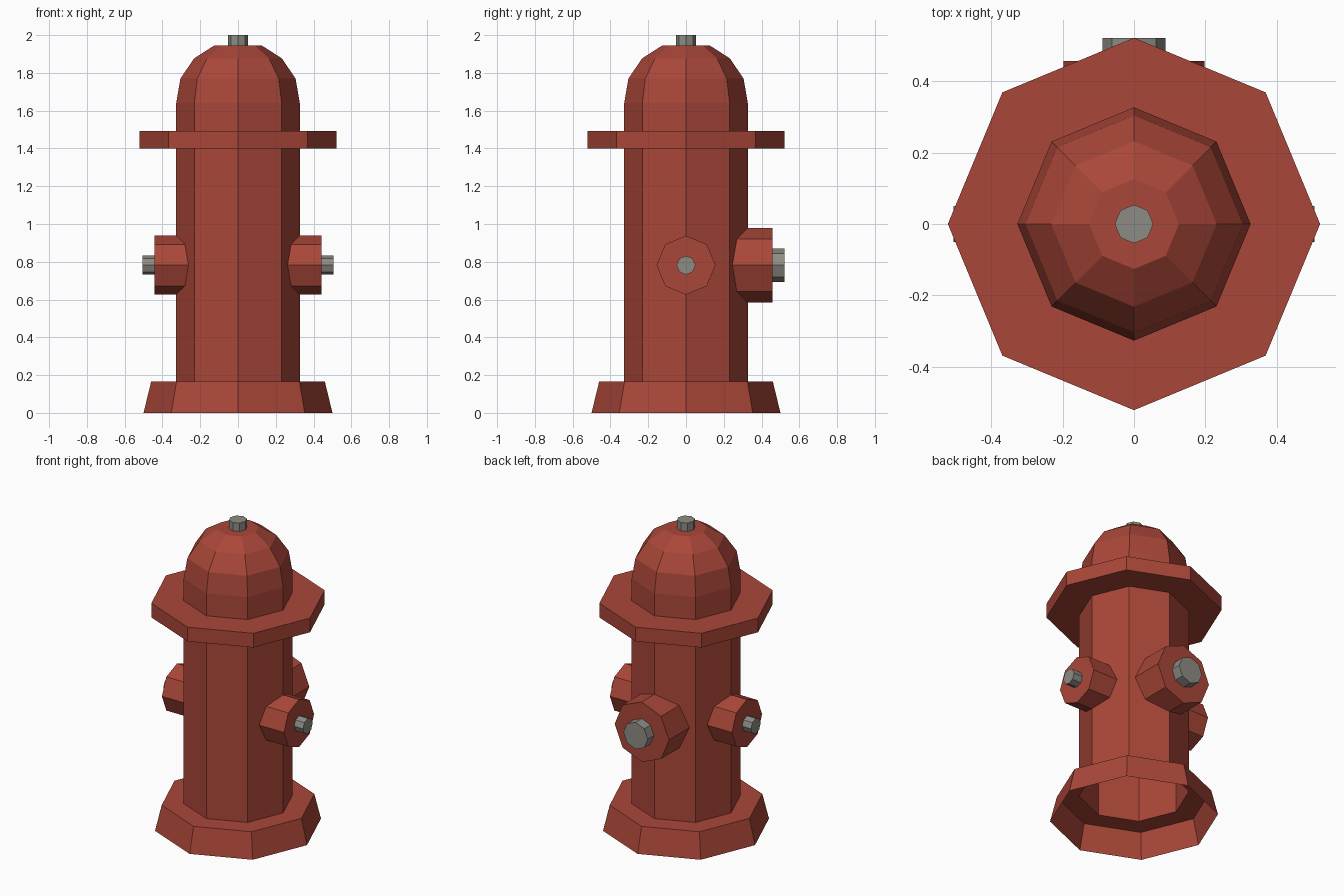
import bpy, bmesh, math
from mathutils import Matrix

if "Cube" in bpy.data.objects:
    bpy.data.objects.remove(bpy.data.objects["Cube"])

SIDES = 8


def material(name, rgb):
    m = bpy.data.materials.new(name)
    m.diffuse_color = (*rgb, 1)
    m.use_nodes = True
    m.node_tree.nodes["Principled BSDF"].inputs["Base Color"].default_value = m.diffuse_color
    return m


red = material("hydrant red", (0.40, 0.062, 0.040))
grey = material("bolt grey", (0.27, 0.26, 0.23))


def lathe(name, profile, mat, matrix=Matrix()):
    """Spin (radius, height) points into an 8-sided shell, open at the start, capped at the end."""
    bm = bmesh.new()
    rings = [[bm.verts.new((r * math.cos(math.tau * i / SIDES),
                            r * math.sin(math.tau * i / SIDES), z))
              for i in range(SIDES)] for r, z in profile]
    for a, b in zip(rings, rings[1:]):
        for i in range(SIDES):
            j = (i + 1) % SIDES
            bm.faces.new((a[i], a[j], b[j], b[i]))
    bm.faces.new(rings[-1])
    bm.transform(matrix)
    mesh = bpy.data.meshes.new(name)
    bm.to_mesh(mesh)
    bm.free()
    mesh.materials.append(mat)
    ob = bpy.data.objects.new(name, mesh)
    bpy.context.collection.objects.link(ob)


# Hollow body: flared foot, barrel, flange and domed cap
lathe("body", [(0.50, 0), (0.46, 0.165), (0.327, 0.165), (0.327, 1.40),
               (0.522, 1.40), (0.522, 1.493), (0.327, 1.493), (0.327, 1.64),
               (0.305, 1.77), (0.232, 1.877), (0.126, 1.945)], red)
lathe("top_bolt", [(0.054, 1.945), (0.054, 2.0)], grey)

# Outlets: name, heading, radius, start, end, bolt radius, bolt end
for name, turn, r, start, end, br, bend in [
        ("right", 0, 0.156, 0.255, 0.442, 0.05, 0.506),
        ("left", math.pi, 0.156, 0.255, 0.442, 0.05, 0.506),
        ("back", math.pi / 2, 0.197, 0.24, 0.457, 0.088, 0.522)]:
    m = (Matrix.Translation((0, 0, 0.782)) @ Matrix.Rotation(turn, 4, 'Z')
         @ Matrix.Rotation(math.pi / 2, 4, 'Y'))
    lathe(name + "_outlet", [(r, start), (r, end)], red, m)
    lathe(name + "_bolt", [(br, end), (br, bend)], grey, m)
